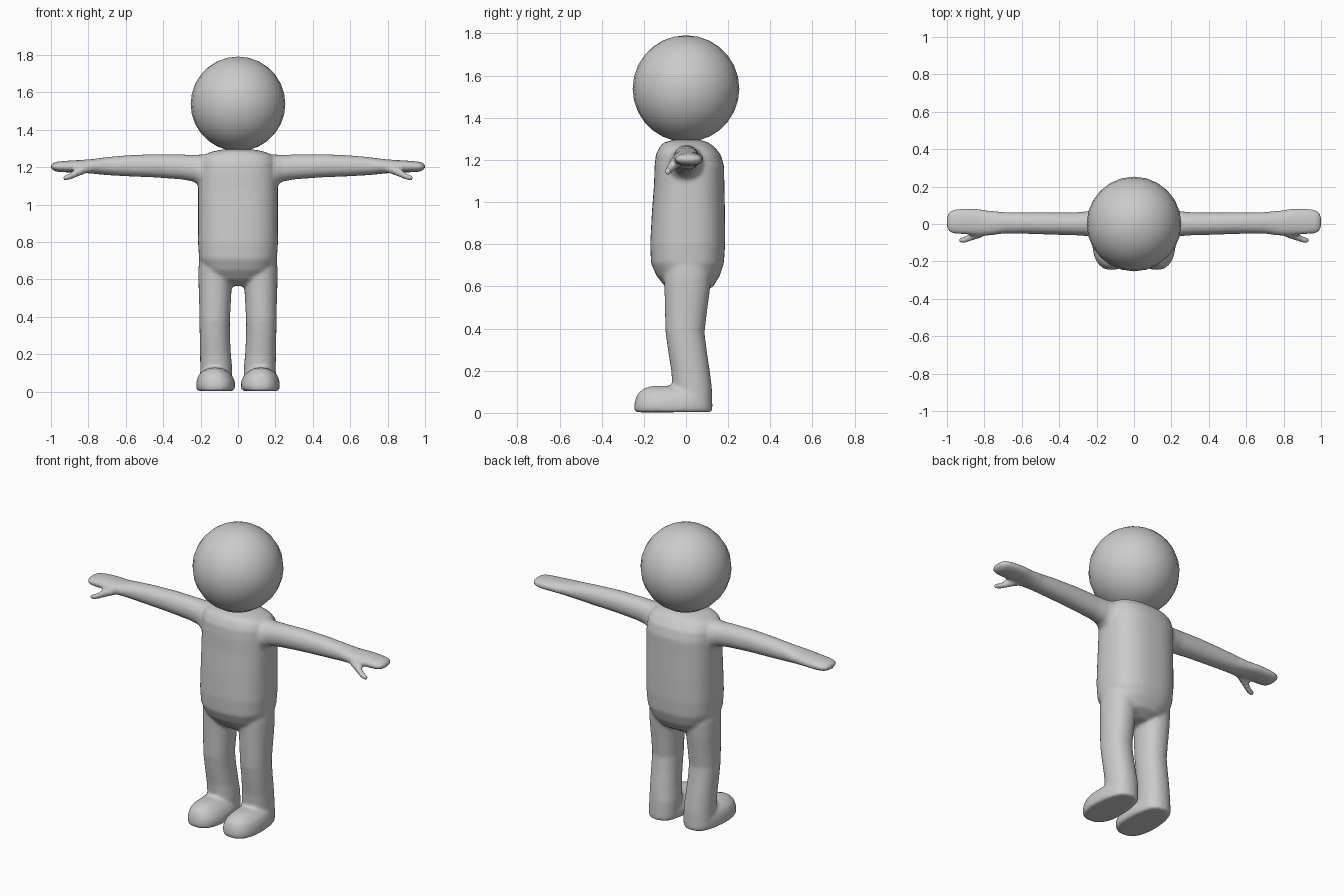
import bpy, bmesh, math


def se(v, n):
    return math.copysign(abs(v) ** (2 / n), v)


def loft(bm, axis, rings, side=1, n=2.0, taper=0.0, seg=28):
    """Skin rings (t, a0, a1, b0, b1): extents across the lofting axis."""
    loops = []
    for t, a0, a1, b0, b1 in rings:
        ca, ha, cb, hb = (a0 + a1) / 2, (a1 - a0) / 2, (b0 + b1) / 2, (b1 - b0) / 2
        loop = []
        for i in range(seg):
            w = 2 * math.pi * i / seg
            c, s = se(math.cos(w), n), se(math.sin(w), n)
            a, b = ca + ha * c * (1 - taper * s), cb + hb * s
            x, y, z = (a, b, t) if axis == 'z' else (t, a, b)
            loop.append(bm.verts.new((x * side, y, z)))
        loops.append(loop)
    faces = [bm.faces.new(loops[0]), bm.faces.new(loops[-1])]
    for p, q in zip(loops, loops[1:]):
        for i in range(seg):
            j = (i + 1) % seg
            faces.append(bm.faces.new((p[i], p[j], q[j], q[i])))
    bmesh.ops.recalc_face_normals(bm, faces=faces)


# torso, upright rings: z, x range, y range
TORSO = [(.565, -.07, .07, -.05, .07), (.60, -.14, .14, -.10, .13),
         (.65, -.185, .185, -.14, .16), (.71, -.208, .208, -.166, .18),
         (.80, -.214, .214, -.17, .186), (.95, -.213, .213, -.162, .185),
         (1.08, -.213, .213, -.152, .182), (1.17, -.212, .212, -.149, .181),
         (1.225, -.208, .208, -.143, .165), (1.262, -.19, .19, -.125, .135),
         (1.283, -.14, .14, -.105, .105), (1.295, -.08, .08, -.06, .07)]
# leg, upright rings with a slightly bent knee
LEG = [(.80, .05, .20, -.09, .11), (.65, .02, .212, -.105, .12),
       (.57, .033, .211, -.102, .112), (.48, .038, .208, -.10, .10),
       (.38, .043, .206, -.097, .088), (.30, .043, .205, -.086, .098),
       (.20, .038, .203, -.07, .113), (.12, .03, .202, -.065, .123),
       (.03, .03, .205, -.065, .126), (.004, .035, .20, -.06, .124)]
# shoe, upright rings
SHOE = [(.003, .022, .218, -.243, .124), (.03, .014, .224, -.247, .125),
        (.06, .018, .221, -.242, .124), (.09, .035, .21, -.23, .12),
        (.113, .06, .185, -.205, .11), (.128, .09, .155, -.165, .09)]
# arm and mitten hand, sideways rings: x, y range, z range
ARM = [(.10, -.08, .08, 1.10, 1.27), (.20, -.08, .085, 1.09, 1.268),
       (.235, -.067, .07, 1.122, 1.265), (.30, -.061, .063, 1.134, 1.268),
       (.45, -.057, .062, 1.145, 1.27), (.60, -.052, .063, 1.151, 1.263),
       (.70, -.052, .064, 1.157, 1.254), (.78, -.063, .072, 1.165, 1.243),
       (.85, -.060, .083, 1.172, 1.238), (.92, -.056, .083, 1.172, 1.234),
       (.97, -.051, .076, 1.175, 1.229), (.99, -.04, .066, 1.184, 1.222),
       (1.001, -.015, .04, 1.195, 1.212)]
# thumb, sideways rings
THUMB = [(.77, -.05, -.01, 1.18, 1.22), (.83, -.078, -.025, 1.16, 1.212),
         (.87, -.09, -.05, 1.143, 1.188), (.905, -.103, -.066, 1.13, 1.165),
         (.928, -.103, -.072, 1.128, 1.156), (.938, -.097, -.08, 1.134, 1.15)]

# body: parts fused into one smooth skin
bm = bmesh.new()
loft(bm, 'z', TORSO, n=2.5, seg=40)
for side in (1, -1):
    loft(bm, 'z', LEG, side, n=2.2)
    loft(bm, 'z', SHOE, side, n=2.4, taper=0.06)
    loft(bm, 'x', ARM, side, n=2.1)
    loft(bm, 'x', THUMB, side)
mesh = bpy.data.meshes.new("body")
bm.to_mesh(mesh)
bm.free()
body = bpy.data.objects.new("body", mesh)
bpy.context.collection.objects.link(body)
fuse = body.modifiers.new("fuse", 'REMESH')
fuse.mode = 'VOXEL'
fuse.voxel_size = 0.0095
fuse.use_smooth_shade = True
blend = body.modifiers.new("blend", 'SMOOTH')
blend.factor = 0.5
blend.iterations = 7

# head
bpy.ops.mesh.primitive_uv_sphere_add(segments=24, ring_count=14, radius=0.253,
                                     location=(0, 0, 1.538))
head = bpy.context.object
head.name = "head"
bpy.ops.object.shade_smooth()
